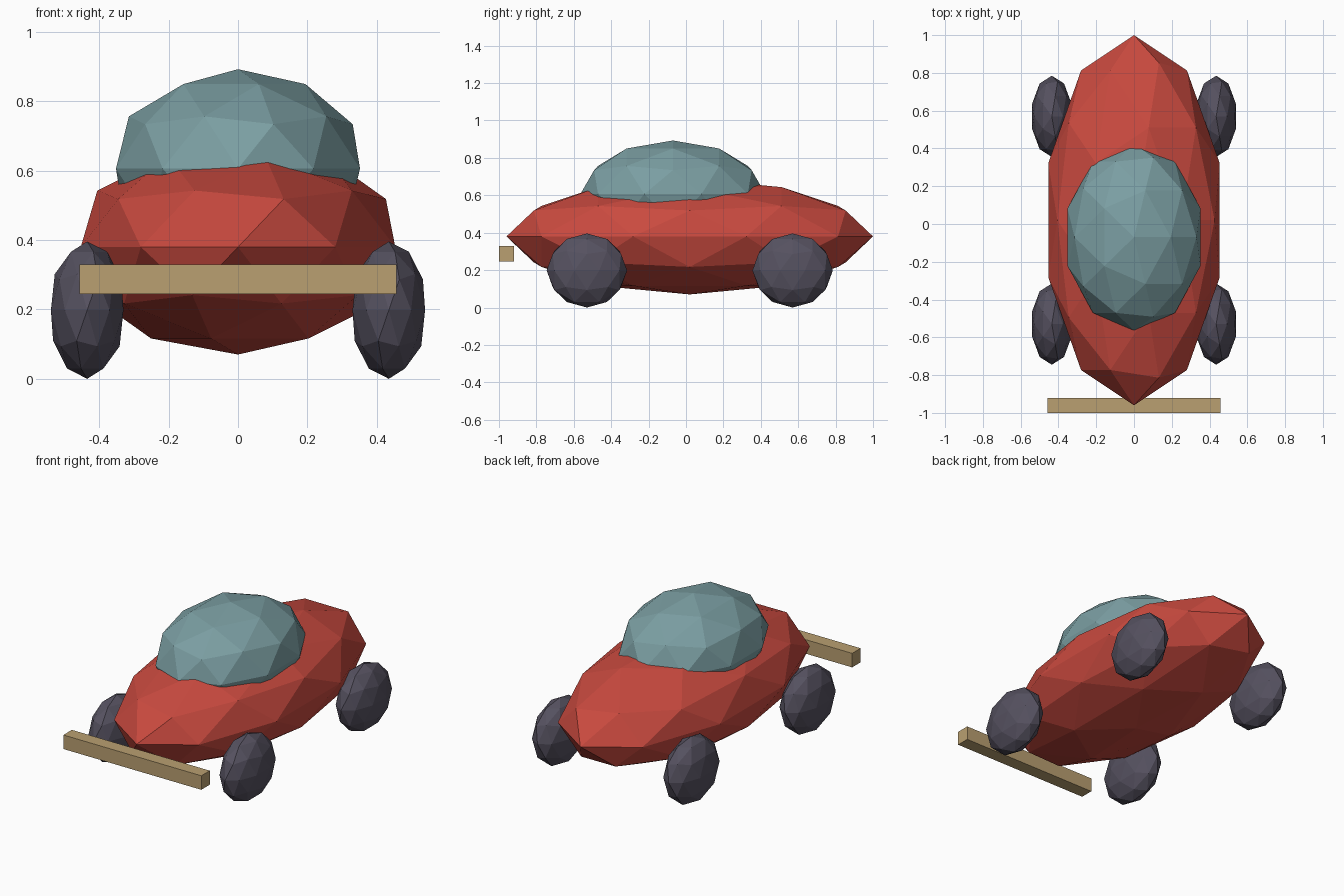
import bpy

cube = bpy.data.objects.get("Cube")
if cube:
    bpy.data.objects.remove(cube, do_unlink=True)


def srgb(r, g, b):
    """Linear RGBA from 0-255 display values."""
    return tuple((c / 255) ** 2.2 for c in (r, g, b)) + (1.0,)


def material(name, color):
    mat = bpy.data.materials.new(name)
    mat.use_nodes = True
    mat.diffuse_color = color
    mat.node_tree.nodes["Principled BSDF"].inputs["Base Color"].default_value = color
    return mat


def finish(name, location, scale, mat):
    obj = bpy.context.object
    obj.name = name
    obj.location = location
    obj.scale = scale
    obj.data.materials.append(mat)
    bpy.ops.object.transform_apply(location=False, rotation=False, scale=True)
    return obj


def faceted_ball(name, location, scale, mat):
    bpy.ops.mesh.primitive_ico_sphere_add(subdivisions=2, radius=1)
    return finish(name, location, scale, mat)


red = material("red paint", srgb(200, 75, 65))
glass = material("grey teal glass", srgb(122, 157, 161))
rubber = material("dark rubber", srgb(86, 82, 96))
tan = material("tan bumper", srgb(184, 158, 112))

# Body and cabin
faceted_ball("body", (0, 0.02, 0.38), (0.477, 0.98, 0.31), red)
faceted_ball("cabin", (0, -0.07, 0.606), (0.37, 0.495, 0.287), glass)

# Wheels
for end, y in (("front", -0.53), ("back", 0.57)):
    for side, x in (("left", 0.435), ("right", -0.435)):
        faceted_ball(f"{end}_{side}_wheel", (x, y, 0.198), (0.11, 0.215, 0.198), rubber)

# Bumper bar
bpy.ops.mesh.primitive_cube_add(size=1)
finish("front_bumper", (0, -0.96, 0.287), (0.914, 0.08, 0.084), tan)
